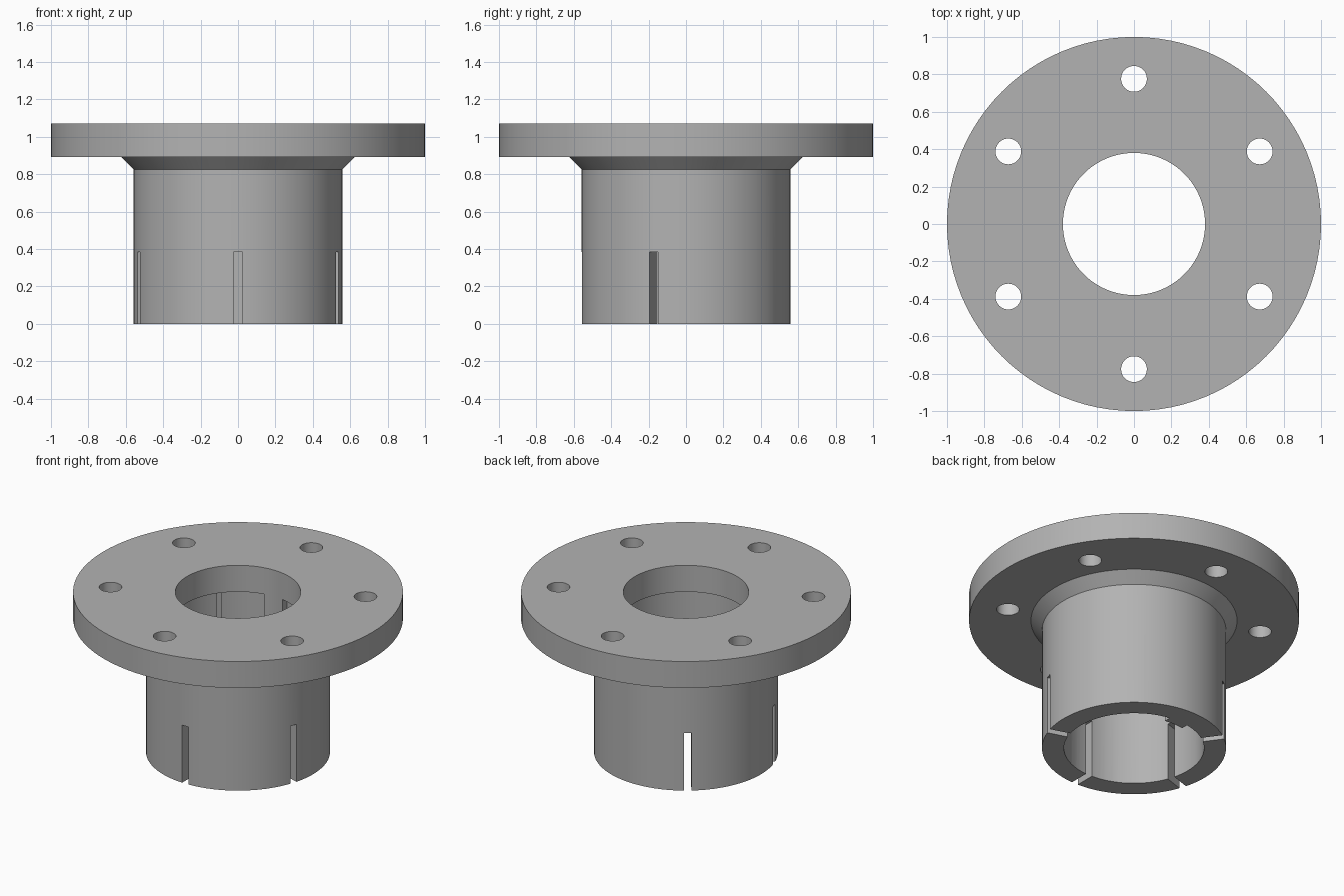
import bpy, bmesh
from math import cos, sin, pi, radians
from mathutils import Matrix

if "Cube" in bpy.data.objects:
    bpy.data.objects.remove(bpy.data.objects["Cube"], do_unlink=True)

SEGMENTS = 96
TOP, FLANGE_BOTTOM, NECK = 1.07, 0.893, 0.825
BORE, RELIEF, HUB = 0.38, 0.425, 0.558

steel = bpy.data.materials.new("grey steel")
steel.use_nodes = True
GREY = (0.45, 0.45, 0.45, 1)
steel.diffuse_color = GREY
steel.node_tree.nodes["Principled BSDF"].inputs["Base Color"].default_value = GREY


def add_object(name, bm):
    bmesh.ops.recalc_face_normals(bm, faces=bm.faces)
    mesh = bpy.data.meshes.new(name)
    bm.to_mesh(mesh)
    bm.free()
    mesh.materials.append(steel)
    obj = bpy.data.objects.new(name, mesh)
    bpy.context.collection.objects.link(obj)
    return obj


def ring(name, profile):
    """Revolve a closed (radius, height) profile around z."""
    bm = bmesh.new()
    loops = []
    for i in range(SEGMENTS):
        a = 2 * pi * i / SEGMENTS
        loops.append([bm.verts.new((r * cos(a), r * sin(a), z)) for r, z in profile])
    n = len(profile)
    for i in range(SEGMENTS):
        p, q = loops[i], loops[(i + 1) % SEGMENTS]
        for j in range(n):
            k = (j + 1) % n
            bm.faces.new((p[j], q[j], q[k], p[k]))
    return add_object(name, bm)


def cylinder(name, radius, low, high, x=0, y=0, sides=SEGMENTS):
    bm = bmesh.new()
    bmesh.ops.create_cone(bm, cap_ends=True, segments=sides, radius1=radius, radius2=radius,
                          depth=high - low,
                          matrix=Matrix.Translation((x, y, (low + high) / 2)))
    return add_object(name, bm)


def radial_box(name, angle, inner, outer, width, low, high):
    bm = bmesh.new()
    place = (Matrix.Rotation(angle, 4, 'Z')
             @ Matrix.Translation(((inner + outer) / 2, 0, (low + high) / 2))
             @ Matrix.Diagonal((outer - inner, width, high - low, 1)))
    bmesh.ops.create_cube(bm, size=1, matrix=place)
    return add_object(name, bm)


def cut(target, cutter):
    """Subtract the cutter for good, then discard it."""
    cutter.hide_render = True
    mod = target.modifiers.new("cut", 'BOOLEAN')
    mod.operation, mod.solver, mod.object = 'DIFFERENCE', 'EXACT', cutter
    bpy.context.view_layer.objects.active = target
    bpy.ops.object.modifier_apply(modifier=mod.name)
    bpy.data.objects.remove(cutter, do_unlink=True)


# Turned body: hub, flared neck and flange around a plain bore
body = ring("flanged_hub", [(BORE, 0), (HUB, 0), (HUB, NECK), (0.625, FLANGE_BOTTOM),
                            (1, FLANGE_BOTTOM), (1, TOP), (BORE, TOP)])

# Wider bore below the flange, leaving a key rib on the back
relief = cylinder("relief_cutter", RELIEF, -0.1, FLANGE_BOTTOM)
cut(relief, radial_box("key_rib", radians(90), 0.2, 0.6, 0.135, -0.2, TOP))
cut(body, relief)

# Six bolt holes
for i in range(6):
    a = radians(30 + 60 * i)
    cut(body, cylinder("bolt_hole", 0.069, 0.8, 1.2, 0.776 * cos(a), 0.776 * sin(a), 32))

# Five clamping slots, the first at the front
for i in range(5):
    cut(body, radial_box("slot", radians(-90 + 72 * i), 0.3, 0.7, 0.046, -0.1, 0.385))

bpy.ops.object.select_all(action='DESELECT')
body.select_set(True)
bpy.context.view_layer.objects.active = body
bpy.ops.object.shade_smooth_by_angle(angle=radians(30))
